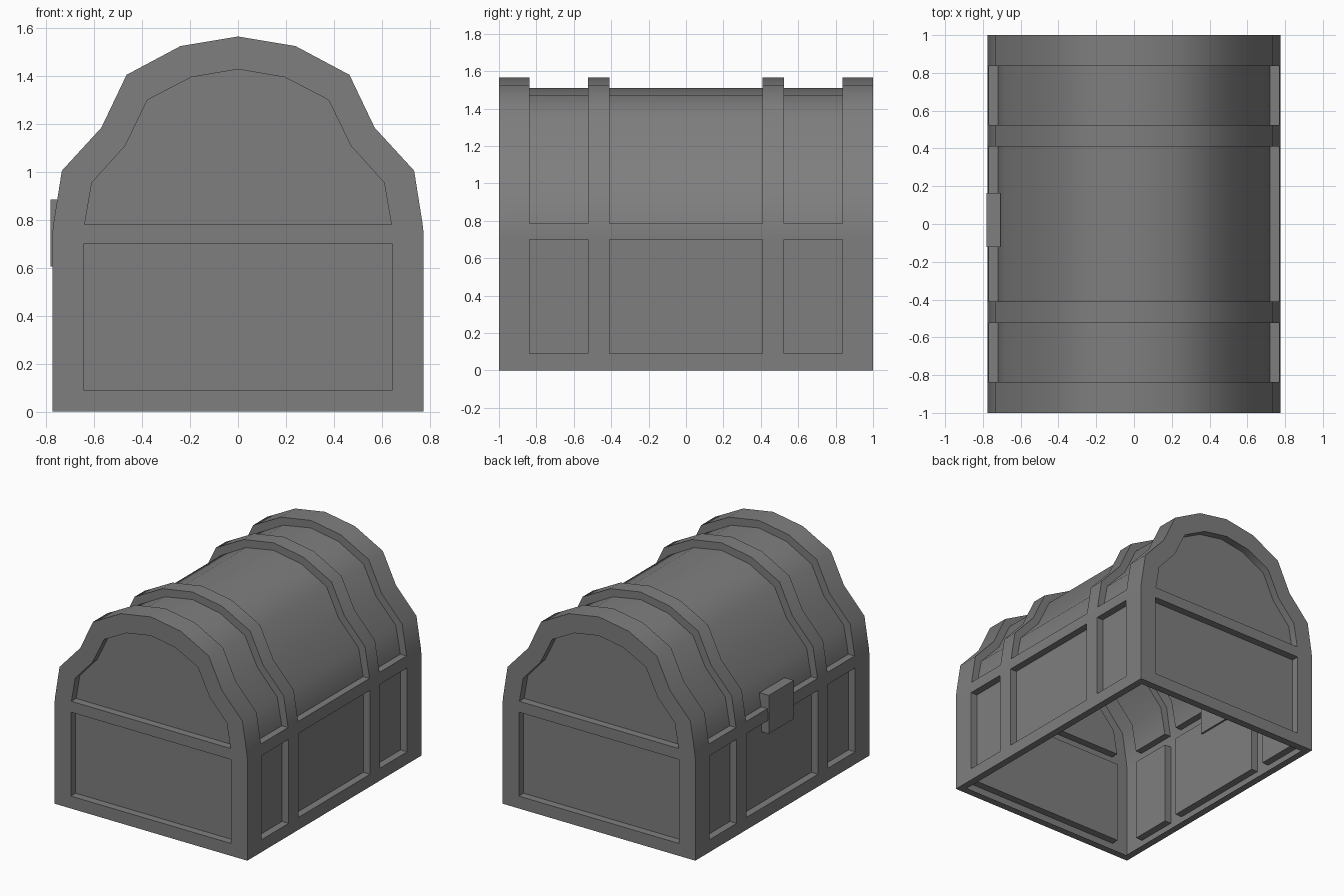
import bpy, bmesh
from math import radians

if "Cube" in bpy.data.objects:
    bpy.data.objects.remove(bpy.data.objects["Cube"])

# Half profiles (x, z) from the floor to the crown: raised frame, sunken boards, end-panel outline
FRAME = [(.775, 0), (.775, .09), (.775, .70), (.775, .74), (.770, .785), (.735, 1.005),
         (.57, 1.185), (.465, 1.405), (.24, 1.525), (0, 1.565)]
BOARD = [(.722, 0), (.722, .09), (.722, .70), (.722, .74), (.72, .785), (.683, .984),
         (.522, 1.158), (.425, 1.36), (.222, 1.471), (0, 1.51)]
END = [(.645, 0), (.645, .09), (.645, .70), (.643, .74), (.64, .78), (.61, .955),
       (.47, 1.11), (.378, 1.30), (.195, 1.395), (0, 1.428)]
YS = [-1, -.837, -.525, -.41, .41, .525, .837, 1]
Y_IN = .945


def full(half):
    return half + [(-x, z) for x, z in half[-2::-1]]


frame, board, end = full(FRAME), full(BOARD), full(END)
N = len(frame)
bm = bmesh.new()


def face(*pts):
    return bm.faces.new([bm.verts.new(p) for p in pts])


def at(profile, i, y):
    x, z = profile[i]
    return (x, y, z)


# Runs of profile stations covered by each sunken panel: side, lid, other side
runs = [(1, 2), (4, N - 5), (N - 3, N - 2)]


def sunken(i, j):
    return j % 2 == 1 and any(a <= i < b for a, b in runs)


# Sides and lid: raised bands and belts with sunken boards between
for j in range(len(YS) - 1):
    y0, y1 = YS[j], YS[j + 1]
    for i in range(N - 1):
        p = board if sunken(i, j) else frame
        face(at(p, i, y0), at(p, i + 1, y0), at(p, i + 1, y1), at(p, i, y1))
        if sunken(i, j):
            for y in (y0, y1):
                face(at(frame, i, y), at(frame, i + 1, y), at(board, i + 1, y), at(board, i, y))
    if j % 2:
        for i in (k for r in runs for k in r):
            face(at(frame, i, y0), at(frame, i, y1), at(board, i, y1), at(board, i, y0))

# Ends: frame ring, bottom rail, middle rail, and two sunken panels
for s in (-1, 1):
    for i in range(N - 1):
        face(at(frame, i, s), at(frame, i + 1, s), at(end, i + 1, s), at(end, i, s))
    for ids in ([0, 1, N - 2, N - 1], [2, 3, 4, N - 5, N - 4, N - 3]):
        face(*[at(end, i, s) for i in ids])
    for ids in ([1, 2, N - 3, N - 2], list(range(4, N - 4))):
        face(*[at(end, i, s * Y_IN) for i in ids])
        for a, b in zip(ids, ids[1:] + ids[:1]):
            face(at(end, a, s), at(end, b, s), at(end, b, s * Y_IN), at(end, a, s * Y_IN))

# Rim under the open bottom
for s in (-1, 1):
    face(*[(s * .775, y, 0) for y in YS], (s * .722, Y_IN, 0), (s * .722, -Y_IN, 0))
    face((-.775, s, 0), (-.645, s, 0), (.645, s, 0), (.775, s, 0),
         (.722, s * Y_IN, 0), (-.722, s * Y_IN, 0))

bmesh.ops.remove_doubles(bm, verts=bm.verts, dist=1e-4)
bmesh.ops.recalc_face_normals(bm, faces=bm.faces)
# Make sure the shell faces outward, judged by the crown
bm.normal_update()
top = max(bm.faces, key=lambda f: f.calc_center_median().z)
if top.normal.z < 0:
    bmesh.ops.reverse_faces(bm, faces=bm.faces)
mesh = bpy.data.meshes.new("chest_body")
bm.to_mesh(mesh)
bm.free()
chest = bpy.data.objects.new("chest_body", mesh)
bpy.context.collection.objects.link(chest)
bpy.context.view_layer.objects.active = chest
chest.select_set(True)
bpy.ops.object.shade_smooth_by_angle(angle=radians(50))

# Latch on the left side
bpy.ops.mesh.primitive_cube_add(size=1, location=(-.745, .022, .745))
latch = bpy.context.object
latch.name = "latch"
latch.scale = (.074, .286, .28)

# Dark grey finish on everything
dark = bpy.data.materials.new("dark_grey")
dark.diffuse_color = (.21, .21, .21, 1)
dark.use_nodes = True
dark.node_tree.nodes["Principled BSDF"].inputs["Base Color"].default_value = dark.diffuse_color
for ob in (chest, latch):
    ob.data.materials.append(dark)
